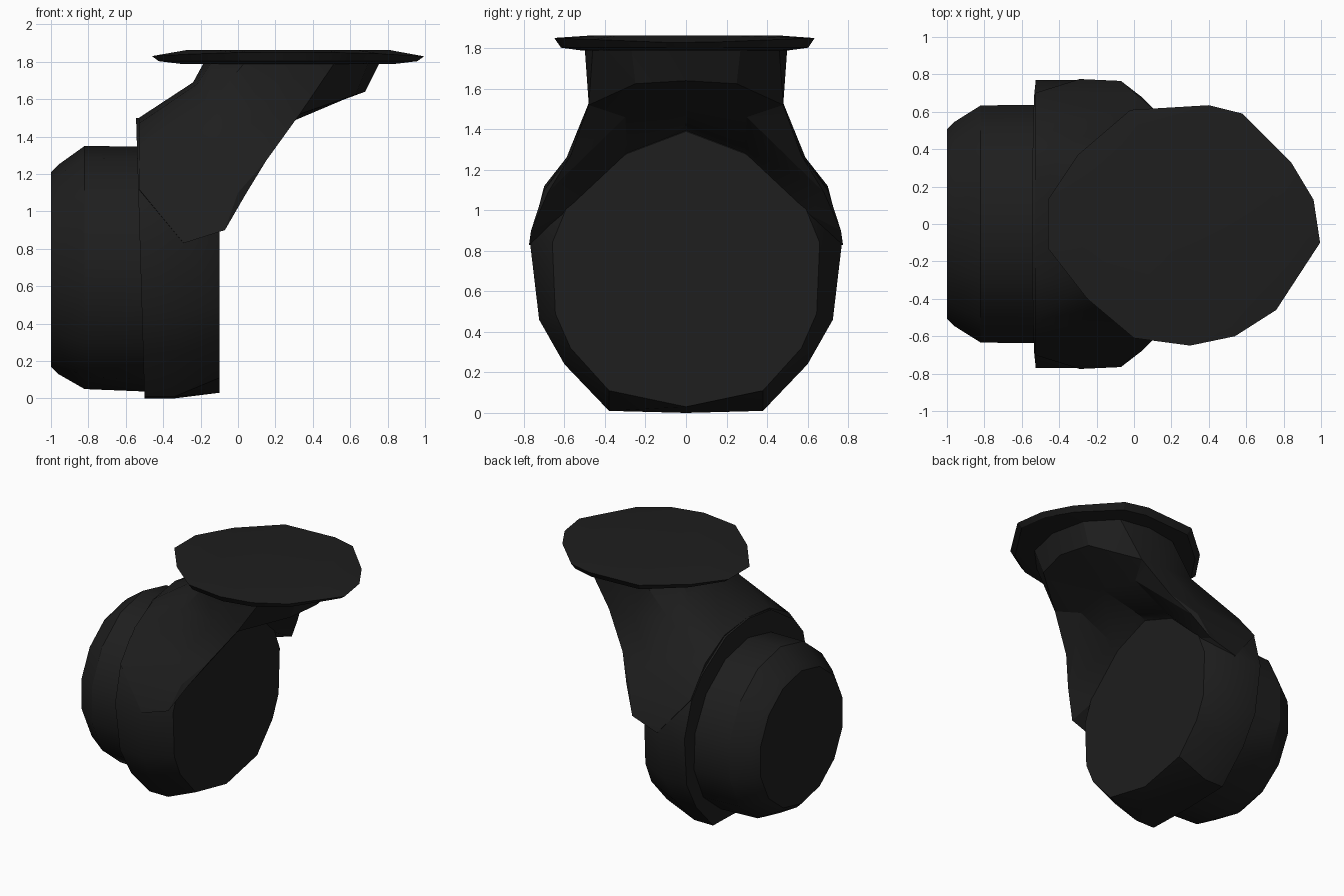
import bpy, bmesh, math

if "Cube" in bpy.data.objects:
    bpy.data.objects.remove(bpy.data.objects["Cube"])

mat = bpy.data.materials.new("black")
mat.diffuse_color = (0.013, 0.013, 0.013, 1)
mat.use_nodes = True
mat.node_tree.nodes["Principled BSDF"].inputs["Base Color"].default_value = mat.diffuse_color


def loft(name, rings, flips=(), tri=False, angle=28):
    """Bridge closed rings of equal point count into one capped solid.
    tri splits the quads symmetrically; bands in flips use the other diagonal."""
    bm = bmesh.new()
    rows = [[bm.verts.new(p) for p in r] for r in rings]
    n = len(rows[0])
    for k, (a, b) in enumerate(zip(rows, rows[1:])):
        for i in range(n):
            j = (i + 1) % n
            if not tri:
                bm.faces.new((a[i], b[i], b[j], a[j]))
            elif (i < n // 2) != (k in flips):
                bm.faces.new((a[i], b[i], a[j]))
                bm.faces.new((a[j], b[i], b[j]))
            else:
                bm.faces.new((a[i], b[j], a[j]))
                bm.faces.new((a[i], b[i], b[j]))
    bm.faces.new(rows[0])
    bm.faces.new(rows[-1][::-1])
    bmesh.ops.recalc_face_normals(bm, faces=bm.faces)
    me = bpy.data.meshes.new(name)
    bm.to_mesh(me)
    bm.free()
    me.materials.append(mat)
    ob = bpy.data.objects.new(name, me)
    bpy.context.collection.objects.link(ob)
    bpy.context.view_layer.objects.active = ob
    ob.select_set(True)
    bpy.ops.object.shade_smooth_by_angle(angle=math.radians(angle))
    ob.select_set(False)
    return ob


def mirror(half):
    """Half outline (first and last on y = 0) to a closed ring."""
    return half + [(x, -y, z) for x, y, z in half[-2:0:-1]]


# rear cap: chamfered drum along x
def circle(x, r, cz, n=14):
    return [(x, r * math.sin(2 * math.pi * i / n), cz + r * math.cos(2 * math.pi * i / n))
            for i in range(n)]


loft("rear_cap", [circle(-1.0, 0.52, 0.69), circle(-0.96, 0.56, 0.69),
                  circle(-0.82, 0.65, 0.70), circle(-0.45, 0.655, 0.69)])

# main drum: wide ring narrowing to the flat front face
wide = [(0, 0), (.38, .01), (.60, .24), (.725, .46), (.77, .84), (.69, 1.12),
        (.57, 1.27), (.28, 1.46), (0, 1.5)]
face = [(0, .03), (.38, .11), (.57, .32), (.645, .49), (.66, .84), (.55, 1.11),
        (.43, 1.20), (.29, 1.28), (0, 1.39)]
loft("main_drum", [mirror([(-0.5 - 0.03 * z, y, z) for y, z in wide]),
                   mirror([(-0.34 + 0.05 * z, y, z) for y, z in wide]),
                   mirror([(-0.1, y, z) for y, z in face])])

# hood and neck: rises from the drum, open below in front of the face
neck_top = [(-.18, 0, 1.80), (-.14, .27, 1.80), (.04, .46, 1.80), (.28, .50, 1.80),
            (.52, .46, 1.80), (.70, .27, 1.80), (.76, 0, 1.80)]
neck_mid = [(-.24, 0, 1.69), (-.22, .28, 1.68), (-.16, .44, 1.56), (.12, .48, 1.53),
            (.33, .48, 1.52), (.63, .25, 1.625), (.68, 0, 1.64)]
hood = [(-.53, 0, 1.5), (-.53, .28, 1.47), (-.53, .52, 1.34), (-.10, .59, 1.26),
        (.15, .57, 1.27), (.24, .30, 1.46), (.30, 0, 1.50)]
hood_side = [(-.5, 0, 1.2), (-.5, .3, 1.2), (-.53, .70, 1.12), (0, .70, 1.10),
             (.04, .68, 1.09), (-.05, .29, 1.31), (-.05, 0, 1.42)]
hood_base = [(-.45, 0, .9), (-.45, .3, .9), (-.29, .775, .83), (-.07, .765, .90),
             (-.11, .61, .98), (-.11, .29, 1.28), (-.11, 0, 1.39)]
loft("neck_hood", [mirror(r) for r in (neck_top, neck_mid, hood, hood_side, hood_base)],
     flips=(0, 1), tri=True)

# top plate: thin faceted disc, rim slightly lower at its long ends
rim = [(-.46, .13), (-.30, .37), (-.02, .61), (.40, .635), (.58, .59), (.84, .33),
       (.96, .13), (.995, -.10), (.76, -.46), (.54, -.60), (.30, -.65), (0, -.61),
       (-.25, -.40), (-.46, -.13)]


def plate_ring(s, z, lift=0.0):
    return [(0.27 + (x - 0.27) * s, y * s, z + lift * abs(y)) for x, y in rim]


loft("top_plate", [plate_ring(.78, 1.788), plate_ring(.95, 1.803),
                   plate_ring(1.0, 1.825, 0.04), plate_ring(.75, 1.862)], angle=20)
